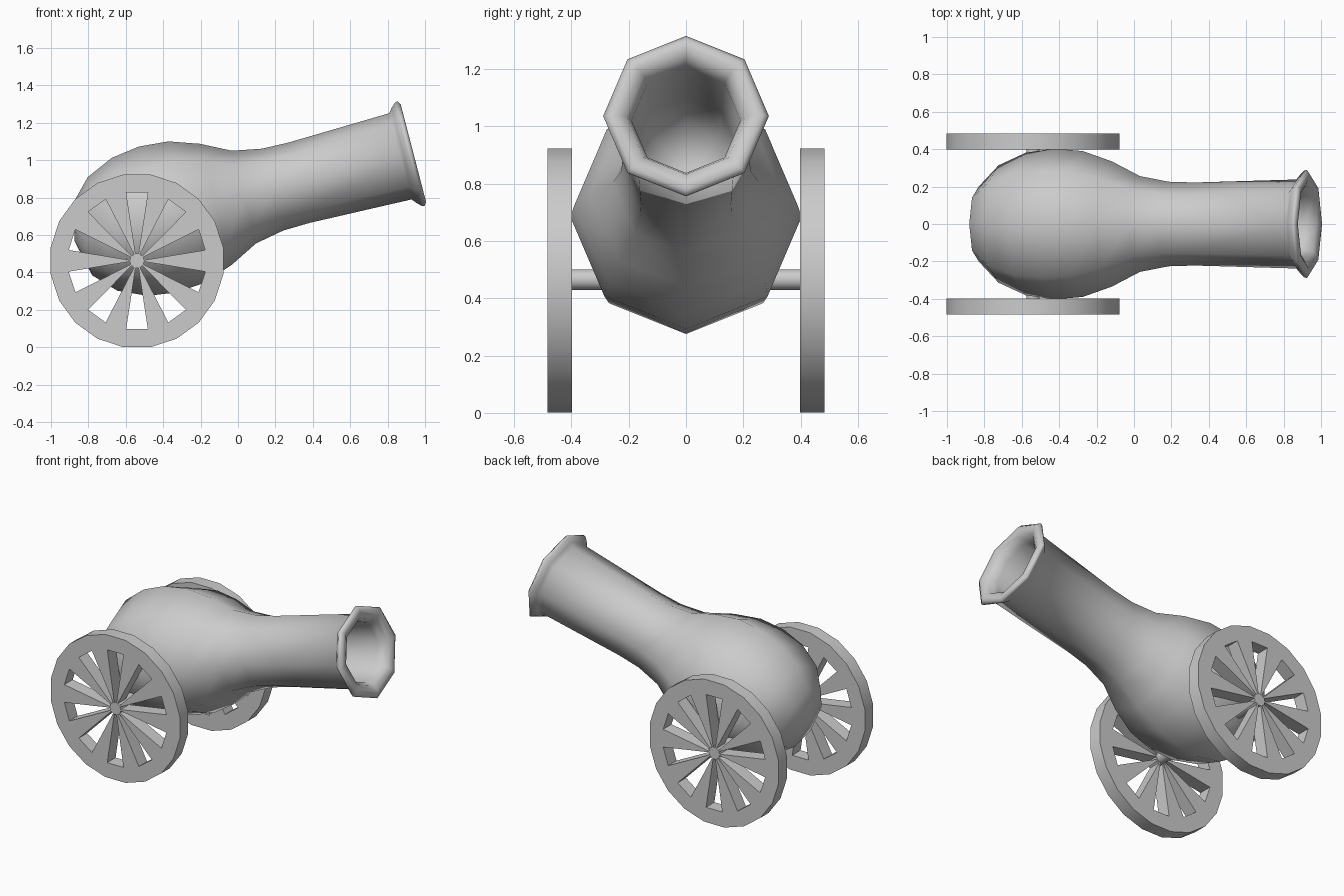
import bpy, bmesh
from math import sin, cos, pi, radians
from mathutils import Vector

if "Cube" in bpy.data.objects:
    bpy.data.objects.remove(bpy.data.objects["Cube"])


def make_object(name, bm, angle=None):
    bmesh.ops.recalc_face_normals(bm, faces=bm.faces)
    mesh = bpy.data.meshes.new(name)
    bm.to_mesh(mesh)
    bm.free()
    ob = bpy.data.objects.new(name, mesh)
    bpy.context.collection.objects.link(ob)
    bpy.ops.object.select_all(action='DESELECT')
    ob.select_set(True)
    bpy.context.view_layer.objects.active = ob
    if angle is None:
        bpy.ops.object.shade_smooth()
    else:
        bpy.ops.object.shade_smooth_by_angle(angle=radians(angle))
    return ob


# Barrel: octagonal lathe along a tilted axis, (distance, radius) pairs
TILT = radians(14.6)
ORIGIN = Vector((-0.874, 0, 0.567))
ALONG = Vector((cos(TILT), 0, sin(TILT)))
UP = Vector((-sin(TILT), 0, cos(TILT)))
SIDE = Vector((0, 1, 0))
profile = [(0.045, 0.2), (0.155, 0.314), (0.305, 0.381), (0.46, 0.403),
           (0.62, 0.39), (0.78, 0.335), (0.936, 0.256), (1.095, 0.226),
           (1.24, 0.222), (1.80, 0.238), (1.82, 0.262), (1.845, 0.286),
           (1.859, 0.289), (1.872, 0.27), (1.872, 0.245), (1.855, 0.21),
           (1.80, 0.19), (1.45, 0.175), (1.10, 0.165)]
N = 8
bm = bmesh.new()
rings = []
for t, r in profile:
    rings.append([bm.verts.new(ORIGIN + ALONG * t + UP * (r * cos(2 * pi * k / N))
                               + SIDE * (r * sin(2 * pi * k / N))) for k in range(N)])
for a, b in zip(rings, rings[1:]):
    for k in range(N):
        j = (k + 1) % N
        bm.faces.new((a[k], a[j], b[j], b[k]))
for ring, t in ((rings[0], 0.0), (rings[-1], 1.08)):   # breech tip and bore end
    tip = bm.verts.new(ORIGIN + ALONG * t)
    for k in range(N):
        bm.faces.new((ring[k], ring[(k + 1) % N], tip))
make_object("barrel", bm)

# Wheels: 20-sided disc with ten tapered openings, mirrored across y
CX, CZ, R = -0.54, 0.462, 0.467
Y0, Y1 = -0.483, -0.398
bm = bmesh.new()
sectors = []
for k in range(10):
    a = pi / 2 + k * pi / 5

    def point(radial, across):
        return bm.verts.new((CX + radial * cos(a) - across * sin(a), Y0,
                             CZ + radial * sin(a) + across * cos(a)))
    ra, rs = R * cos(pi / 20), R * sin(pi / 20)
    sectors.append([point(ra, -rs), point(ra, rs), point(0.365, -0.058),
                    point(0.365, 0.058), point(0.038, -0.008), point(0.038, 0.008)])
for k, s in enumerate(sectors):
    n = sectors[(k + 1) % 10]
    bm.faces.new((s[0], s[1], s[3], s[2]))      # rim above opening
    bm.faces.new((s[1], n[0], n[2], s[3]))      # rim above spoke
    bm.faces.new((s[3], n[2], n[4], s[5]))      # spoke
bm.faces.new([v for s in sectors for v in s[4:6]])   # hub
back = bmesh.ops.extrude_face_region(bm, geom=bm.faces[:], use_keep_orig=True)
bmesh.ops.translate(bm, vec=(0, Y1 - Y0, 0),
                    verts=[g for g in back["geom"] if isinstance(g, bmesh.types.BMVert)])
wheels = make_object("wheels", bm, 30)
mirror = wheels.modifiers.new("Mirror", 'MIRROR')
mirror.use_axis = (False, True, False)

# Axle
bpy.ops.mesh.primitive_cylinder_add(vertices=16, radius=0.036, depth=0.82,
                                    location=(CX, 0, CZ + 0.003), rotation=(pi / 2, 0, 0))
axle = bpy.context.object
axle.name = "axle"
bpy.ops.object.shade_smooth_by_angle(angle=radians(30))
